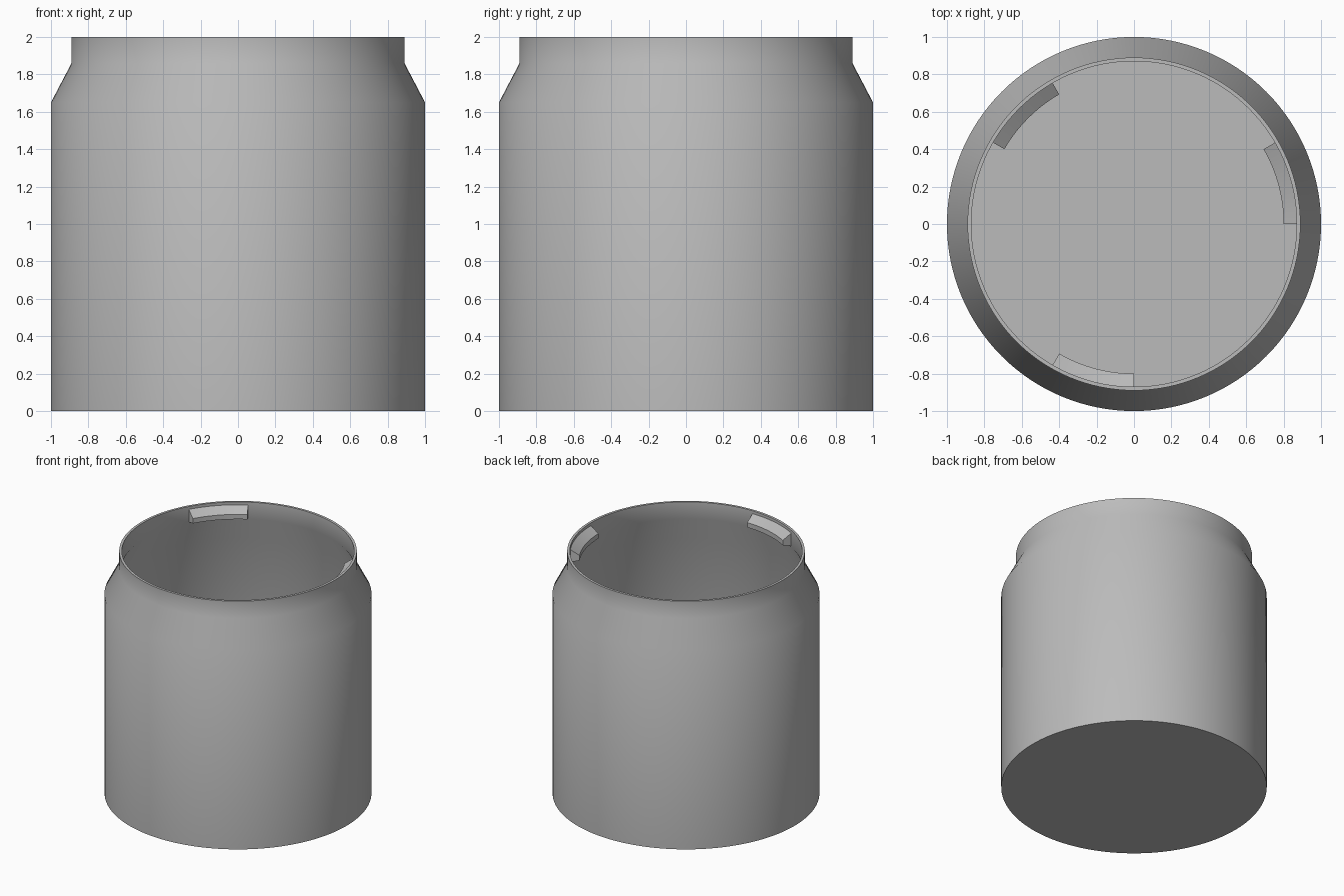
import bpy, bmesh
from math import radians, cos, sin

old = bpy.data.objects.get("Cube")
if old:
    bpy.data.objects.remove(old, do_unlink=True)

# One plain grey for everything
GREY = (0.5, 0.5, 0.5, 1.0)
grey = bpy.data.materials.new("plain_grey")
grey.use_nodes = True
grey.diffuse_color = GREY
grey.node_tree.nodes["Principled BSDF"].inputs["Base Color"].default_value = GREY


def sweep(name, profile, start, end, steps, closed_profile):
    """Sweep a (radius, z) profile round the z axis between two angles."""
    full = end - start == 360
    bm = bmesh.new()
    rings = []
    for i in range(steps if full else steps + 1):
        a = radians(start + (end - start) * i / steps)
        rings.append([bm.verts.new((r * cos(a), r * sin(a), z)) for r, z in profile])
    pairs = list(zip(rings, rings[1:]))
    if full:
        pairs.append((rings[-1], rings[0]))
    n = len(profile)
    for here, after in pairs:
        for j in range(n if closed_profile else n - 1):
            k = (j + 1) % n
            bm.faces.new((here[j], after[j], after[k], here[k]))
    if full:
        # Close the base and the inside floor
        bm.faces.new([ring[0] for ring in rings])
        bm.faces.new([ring[-1] for ring in rings])
    else:
        bm.faces.new(rings[0])
        bm.faces.new(rings[-1])
    bmesh.ops.recalc_face_normals(bm, faces=bm.faces)
    mesh = bpy.data.meshes.new(name)
    bm.to_mesh(mesh)
    bm.free()
    mesh.materials.append(grey)
    obj = bpy.data.objects.new(name, mesh)
    bpy.context.collection.objects.link(obj)
    bpy.ops.object.select_all(action='DESELECT')
    obj.select_set(True)
    bpy.context.view_layer.objects.active = obj
    bpy.ops.object.shade_smooth_by_angle(angle=radians(30))
    return obj


# Hollow jar: outer wall, shoulder and neck, then back down the inside
jar_profile = [(1, 0), (1, 1.65), (0.89, 1.86), (0.89, 2),
               (0.87, 2), (0.87, 1.86), (0.98, 1.65), (0.98, 0.02)]
sweep("jar_body", jar_profile, 0, 360, 128, False)

# Three sloped locking lugs inside the neck
lug_profile = [(0.875, 1.98), (0.80, 1.93), (0.80, 1.89), (0.875, 1.87)]
for i, side in enumerate(("left", "back", "front")):
    sweep(side + "_lug", lug_profile, 120 * i, 120 * i + 30, 10, True)
